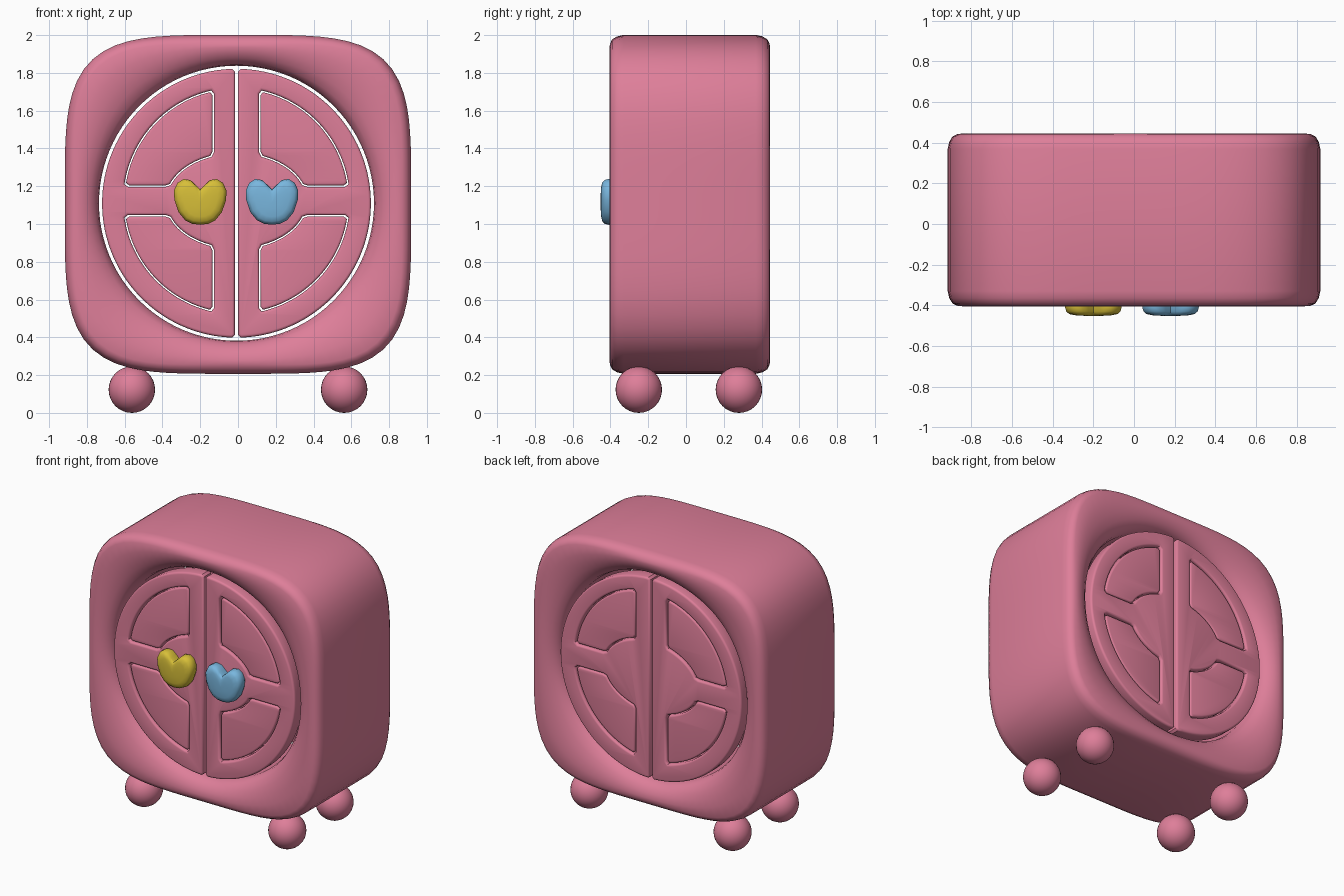
import bpy, bmesh
from math import sin, cos, pi, asin, acos
from mathutils import Matrix, Vector

cube = bpy.data.objects.get("Cube")
if cube:
    bpy.data.objects.remove(cube, do_unlink=True)

CX, CZ = -0.008, 1.11      # centre of the round opening
MID_Y = 0.02               # middle of the cabinet's depth


def material(name, rgb):
    m = bpy.data.materials.new(name)
    m.use_nodes = True
    m.diffuse_color = (*rgb, 1)
    m.node_tree.nodes["Principled BSDF"].inputs["Base Color"].default_value = (*rgb, 1)
    return m


PINK = material("rose pink", (0.73, 0.21, 0.32))
YELLOW = material("mustard yellow", (0.68, 0.52, 0.04))
BLUE = material("sky blue", (0.19, 0.47, 0.73))


def add_object(name, mesh, mat, angle=40):
    ob = bpy.data.objects.new(name, mesh)
    bpy.context.collection.objects.link(ob)
    mesh.materials.clear()
    mesh.materials.append(mat)
    bpy.ops.object.select_all(action='DESELECT')
    ob.select_set(True)
    bpy.context.view_layer.objects.active = ob
    bpy.ops.object.shade_smooth_by_angle(angle=angle * pi / 180)
    return ob


def loft(name, rings, mat, looped=False):
    """Skin a list of point rings; close it into a loop or cap both ends."""
    bm = bmesh.new()
    rows = [[bm.verts.new(p) for p in ring] for ring in rings]
    n = len(rows[0])
    pairs = list(zip(rows, rows[1:])) + ([(rows[-1], rows[0])] if looped else [])
    for a, b in pairs:
        for i in range(n):
            j = (i + 1) % n
            bm.faces.new((a[i], a[j], b[j], b[i]))
    if not looped:
        bm.faces.new(rows[0])
        bm.faces.new(rows[-1])
    bmesh.ops.recalc_face_normals(bm, faces=bm.faces)
    mesh = bpy.data.meshes.new(name)
    bm.to_mesh(mesh)
    bm.free()
    return add_object(name, mesh, mat, 60)


# Body: squircle outside, round tunnel inside, softly dished rim
def body_ring(y, inset=None, blend=None):
    ring = []
    for i in range(96):
        a = 2 * pi * i / 96
        c, s = cos(a), sin(a)
        k = (abs(c / 0.917) ** 4.2 + abs(s / 0.897) ** 4.2) ** (-1 / 4.2)
        outer = Vector((k * c, y, 1.104 + k * s))
        inner = Vector((CX + 0.728 * c, y, CZ + 0.728 * s))
        if blend is None:
            blend_here = 1 - inset / (outer - inner).length
        else:
            blend_here = blend
        ring.append(inner.lerp(outer, blend_here))
    return ring


half_depth = 0.425
rim = [(0.075, 0, None), (0.04, 0.008, None), (0.014, 0.024, None), (0.002, 0.05, None),
       (0.0, None, 0.6), (0.008, None, 0.42), (0.025, None, 0.25),
       (0.05, None, 0.11), (0.08, None, 0.03), (0.12, None, 0.0)]
front = [body_ring(MID_Y - half_depth + d, i, b) for d, i, b in rim]
back = [body_ring(MID_Y + half_depth - d, i, b) for d, i, b in reversed(rim)]
loft("cabinet_body", front + back, PINK, looped=True)


# Doors: flat outlines filled, thickened and bevelled
def round_corners(pts, cut):
    out = []
    for i, p in enumerate(pts):
        for q in (pts[i - 1], pts[(i + 1) % len(pts)]):
            d = q - p
            out.append(p + d * min(cut / d.length, 0.3))
    return out


def arc(rx, rz, a0, a1, n):
    return [Vector((rx * cos(a0 + (a1 - a0) * i / n), rz * sin(a0 + (a1 - a0) * i / n)))
            for i in range(n + 1)]


def door_outline():
    r = 0.712
    a = acos(0.008 / r)
    return round_corners(arc(r, r, -a, a, 36), 0.015)


def panel_outline(up, gap):
    x0, z0, r = 0.12 + gap, 0.075 + gap, 0.6 - gap
    rx, rz = 0.37 + gap, 0.25 + gap
    pts = arc(r, r, asin(z0 / r), acos(x0 / r), 16)
    pts += arc(rx, rz, acos(x0 / rx), asin(z0 / rz), 8)
    return [Vector((p.x, p.y * up + 0.012)) for p in round_corners(pts, 0.02)]


def slab(name, loops, side, facing, depth, thick, bevel):
    """side: +1 or -1 in x; facing: -1 front, +1 back; depth: outer face from MID_Y."""
    cu = bpy.data.curves.new(name, 'CURVE')
    cu.dimensions, cu.fill_mode = '2D', 'BOTH'
    cu.extrude = thick / 2 - bevel
    cu.bevel_depth, cu.bevel_resolution, cu.offset = bevel, 2, -bevel
    for pts in loops:
        sp = cu.splines.new('POLY')
        sp.points.add(len(pts) - 1)
        for point, p in zip(sp.points, pts):
            point.co = (p.x * side, p.y, 0, 1)
        sp.use_cyclic_u = True
    tmp = bpy.data.objects.new("outline", cu)
    bpy.context.collection.objects.link(tmp)
    dg = bpy.context.evaluated_depsgraph_get()
    mesh = bpy.data.meshes.new_from_object(tmp.evaluated_get(dg))
    bpy.data.objects.remove(tmp, do_unlink=True)
    y = MID_Y + facing * (depth - thick / 2)
    mesh.transform(Matrix.Translation((CX, y, CZ)) @ Matrix.Rotation(pi / 2, 4, 'X'))
    bm = bmesh.new()
    bm.from_mesh(mesh)
    bmesh.ops.remove_doubles(bm, verts=bm.verts, dist=0.0002)
    bmesh.ops.recalc_face_normals(bm, faces=bm.faces)
    bm.to_mesh(mesh)
    bm.free()
    add_object(name, mesh, PINK)


for facing, face_name in ((-1, "front"), (1, "back")):
    for side, side_name in ((1, "left"), (-1, "right")):
        label = f"{face_name}_{side_name}"
        holes = [panel_outline(up, 0) for up in (1, -1)]
        slab(label + "_door_frame", [door_outline()] + holes, side, facing, 0.39, 0.1, 0.014)
        for up, level in ((1, "upper"), (-1, "lower")):
            slab(f"{label}_{level}_panel", [panel_outline(up, 0.007)],
                 side, facing, 0.384, 0.08, 0.012)

# Heart handles on the front doors
half = [(0, 0.066), (0.025, 0.09), (0.052, 0.115), (0.088, 0.12), (0.12, 0.1), (0.139, 0.06),
        (0.137, 0.01), (0.115, -0.055), (0.08, -0.098), (0.042, -0.117), (0, -0.122)]
heart = half + [(-x, z) for x, z in half[-2:0:-1]]
puff = [(0.9, -0.35), (1, -0.385), (1, -0.41), (0.96, -0.43), (0.86, -0.443),
        (0.65, -0.449), (0.3, -0.452), (0.03, -0.453)]
for name, x0, mat in (("right_heart_handle", -0.2, YELLOW), ("left_heart_handle", 0.18, BLUE)):
    loft(name, [[(x0 + x * s, y, 1.118 + z * s) for x, z in heart] for s, y in puff], mat)

# Ball feet
for x, side_name in ((0.562, "left"), (-0.562, "right")):
    for y, face_name in ((-0.25, "front"), (0.28, "back")):
        bm = bmesh.new()
        bmesh.ops.create_uvsphere(bm, u_segments=32, v_segments=16, radius=0.123,
                                  matrix=Matrix.Translation((x, y, 0.123)))
        mesh = bpy.data.meshes.new("foot")
        bm.to_mesh(mesh)
        bm.free()
        add_object(f"{face_name}_{side_name}_foot", mesh, PINK)
